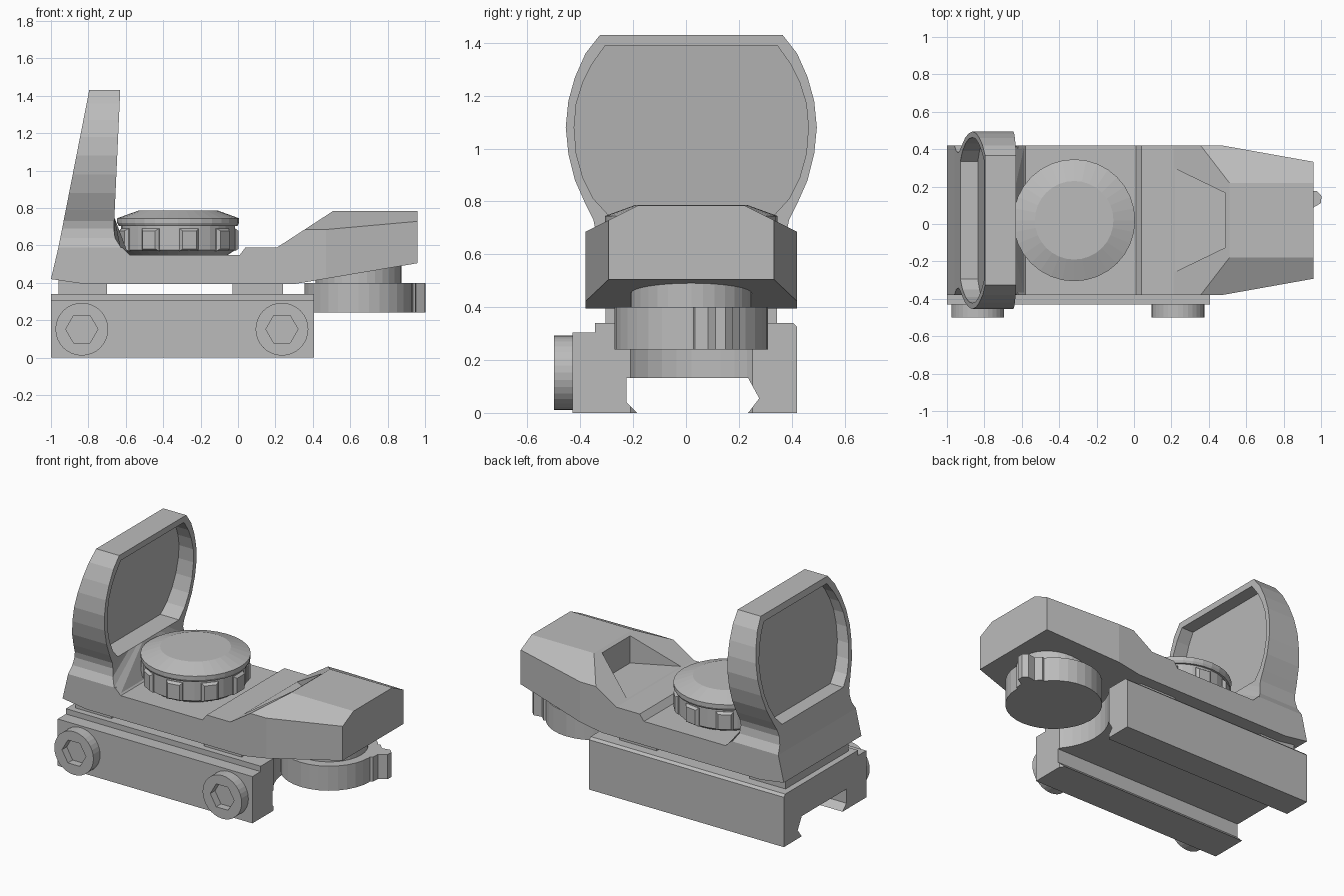
import bpy, bmesh, math
from mathutils import Vector, Matrix

cube = bpy.data.objects.get("Cube")
if cube:
    bpy.data.objects.remove(cube, do_unlink=True)

CY = 0.02  # centre line of the sight body
grey = bpy.data.materials.new("plain_grey")
grey.use_nodes = True
grey.diffuse_color = (0.5, 0.5, 0.5, 1)
grey.node_tree.nodes["Principled BSDF"].inputs["Base Color"].default_value = (0.5, 0.5, 0.5, 1)


def finish(bm, name):
    bmesh.ops.recalc_face_normals(bm, faces=bm.faces)
    mesh = bpy.data.meshes.new(name)
    bm.to_mesh(mesh)
    bm.free()
    mesh.materials.append(grey)
    ob = bpy.data.objects.new(name, mesh)
    bpy.context.collection.objects.link(ob)
    return ob


def loft(rings, bm=None):
    """Join closed rings of equal size with quads and cap both ends."""
    bm = bm or bmesh.new()
    loops = [[bm.verts.new(p) for p in ring] for ring in rings]
    n = len(loops[0])
    for a, b in zip(loops, loops[1:]):
        for i in range(n):
            j = (i + 1) % n
            bm.faces.new((a[i], a[j], b[j], b[i]))
    bm.faces.new(loops[0])
    bm.faces.new(loops[-1])
    return bm


def circle(centre, r, axis="Z", n=32):
    out = []
    for i in range(n):
        t = math.tau * i / n
        u, v = r * math.cos(t), r * math.sin(t)
        out.append(Vector(centre) + (Vector((u, v, 0)) if axis == "Z" else Vector((u, 0, v))))
    return out


def turned(x, y, steps, n=32):
    """Upright turned shape from (radius, height) steps."""
    return loft([circle((x, y, z), r, "Z", n) for r, z in steps])


def box(lo, hi, bm=None):
    (x0, y0, z0), (x1, y1, z1) = lo, hi
    return loft([[(x0, y0, z), (x1, y0, z), (x1, y1, z), (x0, y1, z)] for z in (z0, z1)], bm)


def cut(ob, cutter):
    mod = ob.modifiers.new("cut", "BOOLEAN")
    mod.object = cutter
    mod.operation = "DIFFERENCE"
    mod.solver = "EXACT"
    cutter.hide_render = True
    bpy.context.view_layer.update()
    deps = bpy.context.evaluated_depsgraph_get()
    mesh = bpy.data.meshes.new_from_object(ob.evaluated_get(deps))
    ob.modifiers.clear()
    ob.data = mesh
    bpy.data.objects.remove(cutter, do_unlink=True)


# Sight body: side profile pulled across the width, then sliced
side = [(-1, .42), (-.83, .395), (.31, .395), (.96, .505), (.96, .785), (.51, .785),
        (.21, .59), (.04, .59), (.01, .55), (-.58, .55), (-.62, .59), (-.96, .59)]
bm = loft([[(x, CY + s * .4, z) for x, z in side] for s in (-1, 1)])
for s in (-1, 1):
    for point, normal in (((.6, CY + s * .2, .785), (0, s * .5, 1)),
                          ((.47, CY + s * .4, .5), (.0875, s * .49, 0))):
        geom = bm.verts[:] + bm.edges[:] + bm.faces[:]
        res = bmesh.ops.bisect_plane(bm, geom=geom, dist=1e-5, plane_co=point,
                                     plane_no=Vector(normal).normalized(), clear_outer=True)
        edges = [e for e in res["geom_cut"] if isinstance(e, bmesh.types.BMEdge)]
        bmesh.ops.holes_fill(bm, edges=[e for e in edges if e.is_boundary])
body = finish(bm, "sight_body")

# Tapered pocket in the sloping back of the emitter housing
plan = [(.19, -.29), (.49, -.145), (.49, .145), (.19, .29)]
cut(body, finish(loft([[(x, CY + y, z) for x, y in plan] for z in (.595, .95)]), "pocket_cutter"))


# Hood: leaning frame round a recessed lens panel
def back_x(z):
    return -.96 + .196 * (z - .59)


def front_x(z):
    return -.665 + .046 * (z - .66) + max(0, .68 - z) ** 2 * 5


outer = [(.345, 1.43), (.40, 1.36), (.44, 1.27), (.465, 1.18), (.475, 1.08), (.465, .98),
         (.44, .88), (.40, .79), (.37, .73), (.362, .69), (.37, .64), (.40, .59), (.40, .55)]
inner = [(.325, 1.39), (.375, 1.32), (.41, 1.25), (.435, 1.17), (.443, 1.08), (.435, .98),
         (.41, .89), (.37, .81), (.315, .75), (.25, .75), (.2, .75), (.12, .75), (.06, .75)]


def hood_ring(half, depth):
    full = half + [(-y, z) for y, z in reversed(half)]
    return [(back_x(z) + depth * (front_x(z) - back_x(z)), CY + y, z) for y, z in full]


finish(loft([hood_ring(inner, .35), hood_ring(inner, 0), hood_ring(outer, 0),
             hood_ring(outer, 1), hood_ring(inner, 1), hood_ring(inner, .5)]), "hood_and_lens")

# Brightness dial with raised grip pads
DX = -.32
finish(turned(DX, CY, [(.26, .545), (.305, .575), (.305, .705), (.318, .705),
                       (.326, .72), (.326, .745), (.21, .787)]), "dial")
bm = bmesh.new()
for k in range(9):
    before = set(bm.verts)
    rings = [[(r, y, z) for y, z in ((-w, .63 - h), (w, .63 - h), (w, .63 + h), (-w, .63 + h))]
             for r, w, h in ((.28, .052, .06), (.305, .052, .06), (.322, .038, .048))]
    loft(rings, bm)
    turn = Matrix.Translation((DX, CY, 0)) @ Matrix.Rotation(math.radians(40 * k + 1), 4, "Z")
    bmesh.ops.transform(bm, matrix=turn, verts=[v for v in bm.verts if v not in before])
finish(bm, "dial_grip_pads")

# Rail clamp base with dovetail slot
section = [(-.43, 0), (-.185, 0), (-.225, .04), (-.225, .132), (.235, .132), (.277, .055),
           (.235, 0), (.42, 0), (.42, .325), (.405, .34), (-.345, .34), (-.345, .305), (-.43, .305)]
base = finish(loft([[(x, y, z) for y, z in section] for x in (-1, .405)]), "rail_clamp")
cut(base, finish(turned(.68, CY, [(.36, -.2), (.36, .6)], 40), "clearance_cutter"))

# Spacers between clamp and body
bm = box((-.96, -.305, .32), (-.70, .345, .42))
finish(box((-.03, -.305, .32), (.24, .345, .42), bm), "spacers")

# Battery cap with finger tab under the emitter
BX = .645
finish(turned(BX, CY, [(.29, .24), (.29, .4), (.23, .4), (.23, .5)]), "battery_cap")
bm = bmesh.new()
tab = [(.2, -.1), (.29, -.09), (.31, -.045), (.365, -.035), (.38, 0),
       (.365, .035), (.31, .045), (.29, .09), (.2, .1)]
loft([[(x, y, z) for x, y in tab] for z in (.24, .4)], bm)
bmesh.ops.transform(bm, verts=bm.verts, matrix=Matrix.Translation((BX, CY, 0))
                    @ Matrix.Rotation(math.radians(20), 4, "Z"))
finish(bm, "battery_cap_tab")

# Clamp bolts with hexagonal sockets
for x, name in ((-.835, "rear_bolt"), (.235, "front_bolt")):
    bolt = finish(loft([circle((x, y, .152), .141, "Y") for y in (-.499, -.42)]), name)
    cut(bolt, finish(loft([circle((x, y, .152), .086, "Y", 6) for y in (-.6, -.45)]), "hex_cutter"))
